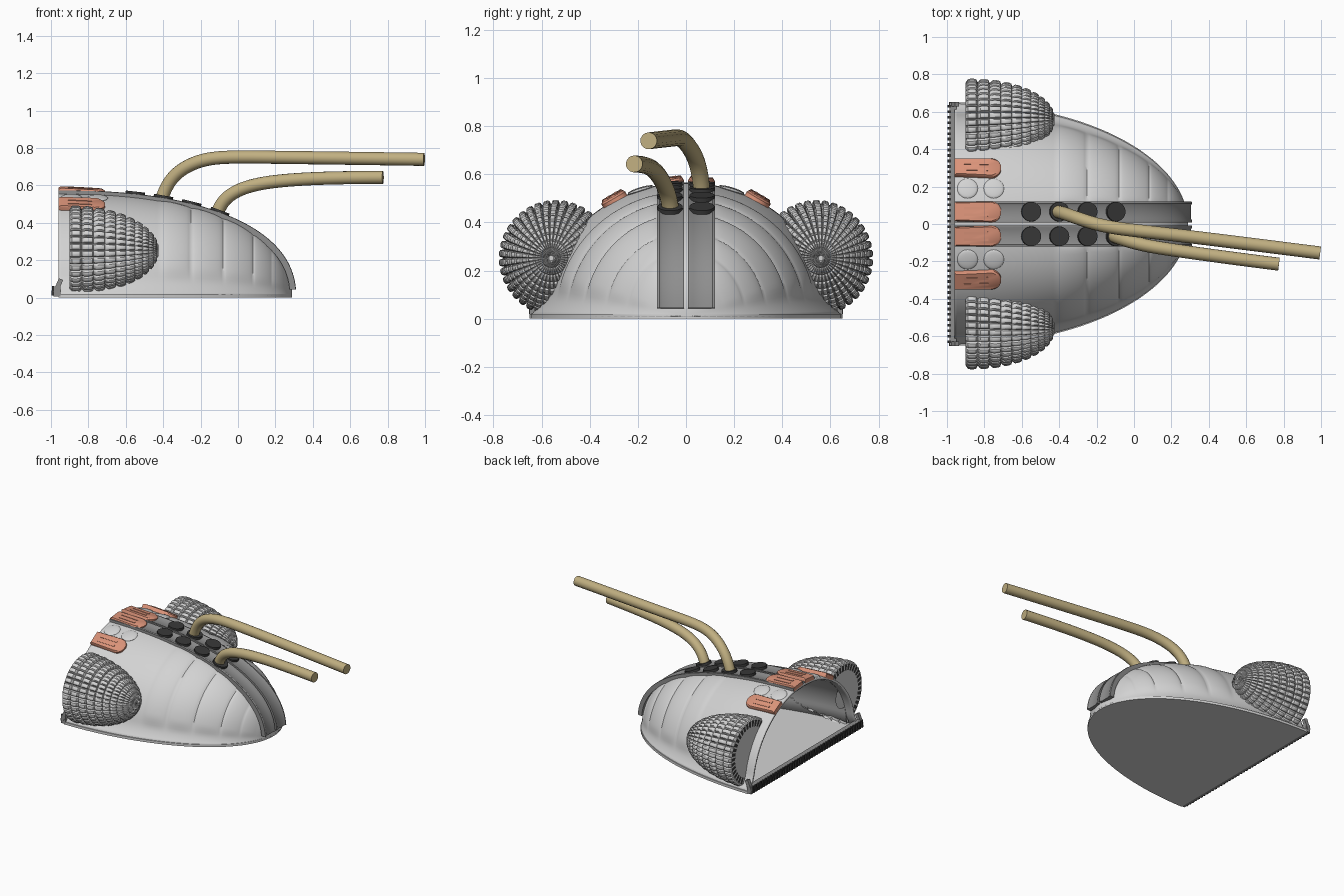
import bpy, bmesh, math
from mathutils import Matrix, Vector

if "Cube" in bpy.data.objects:
    bpy.data.objects.remove(bpy.data.objects["Cube"])


def mat(name, col):
    m = bpy.data.materials.new(name)
    m.diffuse_color = (*col, 1)
    m.use_nodes = True
    m.node_tree.nodes["Principled BSDF"].inputs["Base Color"].default_value = m.diffuse_color
    return m


LIGHT = mat("light_grey", (0.65, 0.65, 0.65))
MID = mat("mid_grey", (0.27, 0.27, 0.27))
DARK = mat("charcoal", (0.04, 0.04, 0.04))
ORANGE = mat("salmon", (0.70, 0.29, 0.19))
CREAM = mat("tan", (0.53, 0.43, 0.22))


def finish(bm, name, m, angle=35, outward=True):
    if outward:
        bmesh.ops.recalc_face_normals(bm, faces=bm.faces)
    me = bpy.data.meshes.new(name)
    bm.to_mesh(me)
    bm.free()
    o = bpy.data.objects.new(name, me)
    bpy.context.collection.objects.link(o)
    me.materials.append(m)
    bpy.ops.object.select_all(action='DESELECT')
    o.select_set(True)
    bpy.context.view_layer.objects.active = o
    bpy.ops.object.shade_smooth_by_angle(angle=math.radians(angle))
    return o


def grid(bm, rows, closed=False):
    vs = [[bm.verts.new(p) for p in r] for r in rows]
    n = len(vs[0])
    for a, b in zip(vs, vs[1:]):
        for j in range(n if closed else n - 1):
            k = (j + 1) % n
            bm.faces.new((a[j], a[k], b[k], b[j]))
    return vs


X0, LEN, W, H, N = -0.96, 1.25, 0.6, 0.555, 2.3


def size_at(x):
    u = min(max((x - X0) / LEN, 0), 0.9999)
    return W * math.sqrt(1 - u * u), H * (1 - u ** N) ** (1 / N)


def top_z(x):
    return 0.01 + size_at(x)[1]


def tilt(x):
    return math.atan2(top_z(x - 0.01) - top_z(x + 0.01), 0.02)


def in_shell(p):
    w, h = size_at(p.x)
    return (p.y / w) ** 2 + ((p.z - 0.01) / h) ** 2 < 0.955


# hollow segmented shell, flared at the base
SEAMS = [-0.42, -0.25, -0.08, 0.08, 0.18, 0.25]


def bulge(x):
    for a, b in zip(SEAMS, SEAMS[1:]):
        if a <= x < b:
            return 0.03 * math.sin(math.pi * (x - a) / (b - a)) ** 0.4 - 0.012
    return 0


rows = []
for i in range(141):
    u = math.sin(math.pi / 2 * i / 140 * 0.995)
    x = X0 + LEN * u
    w, h = size_at(x)
    row = []
    for j in range(81):
        t = math.pi * j / 80
        s = math.sin(t)
        y = w * math.cos(t)
        mask = min(max((s - 0.15) / 0.15, 0), 1) * min(max((abs(y) - 0.1) / 0.03, 0), 1)
        f = 1 + bulge(x) * mask
        flare = 1 + 0.083 * max(0, 1 - s / 0.2) ** 2
        row.append((x, y * f * flare, 0.01 + h * s * f))
    rows.append(row)
bm = bmesh.new()
vs = grid(bm, rows)
bm.faces.new(vs[-1])
bmesh.ops.recalc_face_normals(bm, faces=bm.faces)
if sum(f.normal.z * f.calc_area() for f in bm.faces) < 0:
    bmesh.ops.reverse_faces(bm, faces=bm.faces)
shell = finish(bm, "shell", LIGHT, 40, False)
sol = shell.modifiers.new("wall", 'SOLIDIFY')
sol.thickness, sol.offset = 0.015, -1

# flat floor plate
bm = bmesh.new()
outline = [(X0 + LEN * math.cos(t), 0.65 * math.sin(t))
           for t in [math.pi * (k / 64 - 0.5) for k in range(65)]]
vs = grid(bm, [[(x, y, z) for x, y in outline] for z in (0, 0.018)], True)
bm.faces.new(vs[0])
bm.faces.new(vs[1])
finish(bm, "floor_plate", LIGHT)


def box(bm, size, mtx):
    return bmesh.ops.create_cube(bm, size=1, matrix=mtx @ Matrix.Diagonal((*size, 1)))


# rear sill with a comb of small teeth
bm = bmesh.new()
box(bm, (0.036, 1.3, 0.055), Matrix.Translation((-0.968, 0, 0.0325)))
for sy in (-1, 1):
    box(bm, (0.025, 0.025, 0.08), Matrix.Translation((-0.962, sy * 0.64, 0.062)) @ Matrix.Rotation(0.4, 4, 'Y'))
finish(bm, "rear_sill", MID)
bm = bmesh.new()
for k in range(44):
    y = -0.63 + 1.26 * k / 43
    box(bm, (0.014, 0.014, 0.05), Matrix.Translation((-0.989, y, 0.036)) @ Matrix.Rotation(0.1, 4, 'Y'))
finish(bm, "sill_teeth", DARK)

# scaled domes at both sides, trimmed where they enter the shell
RINGS, COLS, S = 11, 38, 6
for side, sy in (("left", -1), ("right", 1)):
    rows = []
    for i in range(RINGS * S + 1):
        a = math.pi / 2 * 0.97 * i / (RINGS * S)
        c, r = math.cos(a), 1 - abs(2 * (i % S) / S - 1) ** 3
        row = []
        for j in range(COLS * S):
            p = 2 * math.pi * j / (COLS * S)
            q = 1 - abs(2 * (j % S) / S - 1) ** 3
            d = 0.02 * math.sqrt(q * r) * (0.35 + 0.65 * c)
            row.append((-0.9 + 0.47 * math.sin(a) + d * math.sin(a),
                        sy * (0.54 + 0.02 * math.sin(a) + (0.217 + d) * c * math.cos(p)),
                        0.252 + (0.222 + d) * c * math.sin(p)))
        rows.append(row)
    bm = bmesh.new()
    vs = grid(bm, rows, True)
    bm.faces.new(vs[-1])
    # rear end: striped rim and plain centre
    mid = Vector((-0.9, sy * 0.54, 0.252))
    rim = vs[0]
    for k0, k1 in ((1, 0.8), (0.8, 0.6), (0.6, 0.4)):
        ra = rim
        rim = [bm.verts.new(mid + (v.co - mid) * (k1 / k0)) for v in ra]
        for j in range(len(ra)):
            k = (j + 1) % len(ra)
            f = bm.faces.new((ra[j], ra[k], rim[k], rim[j]))
            if k0 == 1 and j % S in (1, 2, 3, 4):
                f.material_index = 1
    bm.faces.new(rim)
    bmesh.ops.recalc_face_normals(bm, faces=bm.faces)
    bmesh.ops.delete(bm, geom=[f for f in bm.faces if all(in_shell(v.co) for v in f.verts)], context='FACES')
    o = finish(bm, side + "_scaled_dome", LIGHT, 40, False)
    o.data.materials.append(DARK)

# twin channel rails sunk into the crown
SECTION = [(0.008, -0.02), (0.008, 0.009), (0.018, 0.009), (0.03, 0.003),
           (0.098, 0.003), (0.11, 0.009), (0.121, 0.007), (0.121, -0.025)]
for side, sy in (("left", -1), ("right", 1)):
    rows = []
    for i in range(49):
        a = math.pi / 2 * 0.975 * i / 48
        x = X0 + LEN * math.sin(a) ** (2 / N)
        z = 0.01 + H * math.cos(a) ** (2 / N)
        n = Vector((((x - X0) / LEN) ** (N - 1) / LEN, 0, ((z - 0.01) / H) ** (N - 1) / H)).normalized()
        lift = 0.012 * (i / 48) ** 3
        rows.append([(x + n.x * (h + lift), sy * y, z + n.z * (h + lift)) for y, h in SECTION])
    bm = bmesh.new()
    vs = grid(bm, rows, True)
    bm.faces.new(vs[0])
    bm.faces.new(vs[-1])
    finish(bm, side + "_rail", MID)

# round sockets along the rails
bm = bmesh.new()
for x in (-0.55, -0.40, -0.25, -0.10):
    for y in (-0.066, 0.066):
        m = Matrix.Translation((x, y, top_z(x) + 0.004)) @ Matrix.Rotation(tilt(x), 4, 'Y')
        bmesh.ops.create_cone(bm, cap_ends=True, segments=28, radius1=0.054, radius2=0.052, depth=0.034, matrix=m)
finish(bm, "sockets", DARK)

# salmon tabs with ribs at the rear edge
for k, (y, z, ang) in enumerate([(-0.3, 0.498, 30), (-0.065, 0.57, 6), (0.065, 0.57, -6), (0.3, 0.498, -30)]):
    m = Matrix.Translation((-0.835, y, z)) @ Matrix.Rotation(math.radians(ang), 4, 'X') @ Matrix.Rotation(0.05, 4, 'Y')
    plan = [(-0.125, 0.05), (-0.125, -0.05)]
    plan += [(0.075 + 0.05 * math.cos(t), 0.056 * math.sin(t)) for t in [math.pi * (i / 10 - 0.5) for i in range(11)]]
    bm = bmesh.new()
    vs = grid(bm, [[m @ Vector((px * s, py * s, pz)) for px, py in plan]
                   for pz, s in ((-0.02, 1), (0.007, 1), (0.015, 0.9))], True)
    bm.faces.new(vs[0])
    bm.faces.new(vs[-1])
    for ry in (-0.018, 0.018):
        box(bm, (0.13, 0.014, 0.006), m @ Matrix.Translation((-0.01, ry, 0.015)))
    finish(bm, "tab_%d" % (k + 1), ORANGE)

# low round studs between the tabs
bm = bmesh.new()
for x in (-0.89, -0.75):
    for sy in (-1, 1):
        m = Matrix.Translation((x, sy * 0.19, 0.01 + (top_z(x) - 0.01) * 0.9485)) @ Matrix.Rotation(-sy * 0.3, 4, 'X')
        bmesh.ops.create_uvsphere(bm, u_segments=20, v_segments=10, radius=1,
                                  matrix=m @ Matrix.Diagonal((0.055, 0.055, 0.01, 1)))
finish(bm, "studs", LIGHT, 60)


# bent hoses
def hose(name, pts):
    c = bpy.data.curves.new(name, 'CURVE')
    c.dimensions = '3D'
    c.bevel_depth, c.bevel_resolution, c.use_fill_caps = 0.035, 6, True
    s = c.splines.new('NURBS')
    s.points.add(len(pts) - 1)
    for p, co in zip(s.points, pts):
        p.co = (*co, 1)
    s.order_u, s.use_endpoint_u, s.resolution_u = 4, True, 8
    o = bpy.data.objects.new(name, c)
    bpy.context.collection.objects.link(o)
    c.materials.append(CREAM)
    bpy.ops.object.select_all(action='DESELECT')
    o.select_set(True)
    bpy.context.view_layer.objects.active = o
    bpy.ops.object.convert(target='MESH')
    bpy.ops.object.shade_smooth_by_angle(angle=math.radians(40))


hose("long_hose", [(-0.41, 0.066, 0.52), (-0.39, 0.062, 0.585), (-0.34, 0.045, 0.67), (-0.2, -0.005, 0.74),
                   (-0.05, -0.03, 0.754), (0.2, -0.055, 0.75), (0.6, -0.105, 0.745), (0.995, -0.155, 0.739)])
hose("short_hose", [(-0.115, -0.062, 0.44), (-0.095, -0.07, 0.5), (-0.04, -0.09, 0.56), (0.08, -0.12, 0.605),
                    (0.25, -0.145, 0.63), (0.5, -0.18, 0.642), (0.775, -0.215, 0.643)])
